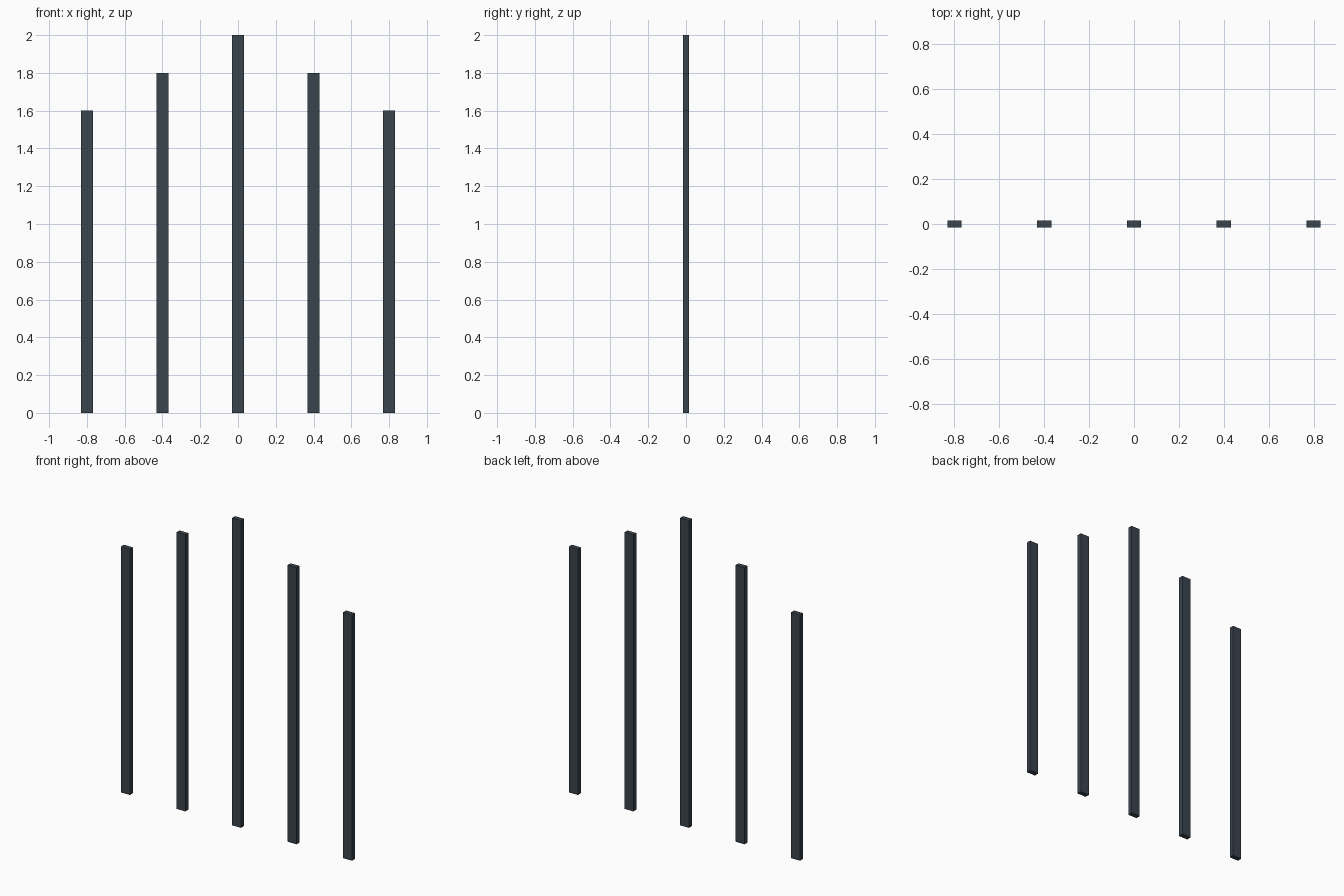
import bpy, bmesh
from mathutils import Matrix

if "Cube" in bpy.data.objects:
    bpy.data.objects.remove(bpy.data.objects["Cube"])

# single charcoal colour
charcoal = bpy.data.materials.new("charcoal")
charcoal.diffuse_color = (0.042, 0.058, 0.075, 1.0)
charcoal.use_nodes = True
charcoal.node_tree.nodes["Principled BSDF"].inputs["Base Color"].default_value = charcoal.diffuse_color

WIDTH, DEPTH, SPACING = 0.064, 0.031, 0.4


def make_bar(name, x, height):
    """Flat upright bar standing on the ground."""
    bm = bmesh.new()
    bmesh.ops.create_cube(bm, size=1.0, matrix=Matrix.Translation((0, 0, height / 2))
                          @ Matrix.Diagonal((WIDTH, DEPTH, height, 1)))
    mesh = bpy.data.meshes.new(name)
    bm.to_mesh(mesh)
    bm.free()
    mesh.materials.append(charcoal)
    obj = bpy.data.objects.new(name, mesh)
    obj.location.x = x
    bpy.context.collection.objects.link(obj)


# five bars, tallest in the middle, stepping down to the sides
for i in range(-2, 3):
    make_bar(f"upright_bar_{i + 3}", i * SPACING, 2.0 - 0.2 * abs(i))
